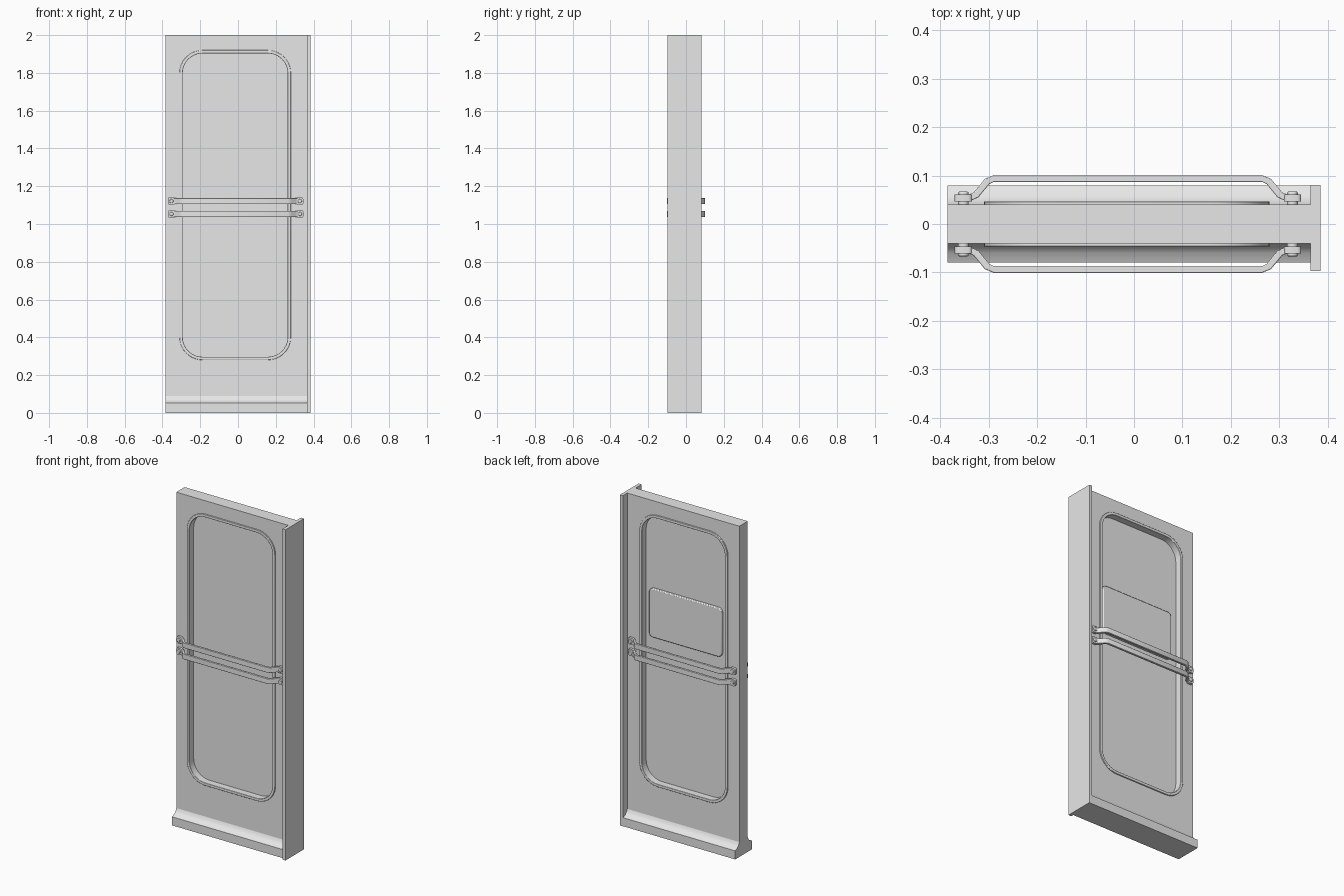
import bpy, bmesh, math
from mathutils import Vector

if "Cube" in bpy.data.objects:
    bpy.data.objects.remove(bpy.data.objects["Cube"])

grey = bpy.data.materials.new("light_grey")
grey.diffuse_color = (0.8, 0.8, 0.8, 1)
grey.use_nodes = True
grey.node_tree.nodes["Principled BSDF"].inputs["Base Color"].default_value = grey.diffuse_color


def finish(name, bm, smooth=True, bevel=0.0):
    bmesh.ops.remove_doubles(bm, verts=bm.verts, dist=1e-5)
    bmesh.ops.recalc_face_normals(bm, faces=bm.faces)
    me = bpy.data.meshes.new(name)
    bm.to_mesh(me)
    bm.free()
    me.materials.append(grey)
    ob = bpy.data.objects.new(name, me)
    bpy.context.collection.objects.link(ob)
    if bevel:
        m = ob.modifiers.new("bevel", 'BEVEL')
        m.width, m.segments, m.limit_method = bevel, 2, 'ANGLE'
        m.angle_limit = math.radians(50)
    if smooth:
        bpy.ops.object.select_all(action='DESELECT')
        ob.select_set(True)
        bpy.context.view_layer.objects.active = ob
        bpy.ops.object.shade_smooth_by_angle(angle=math.radians(35))
    return ob


def prism(name, pts, axis, lo, hi, **kw):
    """Extrude a 2D outline along an axis (0=x, 1=y, 2=z)."""
    bm = bmesh.new()

    def vert(p, d):
        c = list(p)
        c.insert(axis, d)
        return bm.verts.new(c)
    a = [vert(p, lo) for p in pts]
    b = [vert(p, hi) for p in pts]
    bm.faces.new(a)
    bm.faces.new(b)
    for i in range(len(pts)):
        j = (i + 1) % len(pts)
        bm.faces.new((a[i], a[j], b[j], b[i]))
    return finish(name, bm, **kw)


def rounded(x0, x1, z0, z1, r, n=10):
    pts = []
    corners = [(x1 - r, z1 - r), (x0 + r, z1 - r), (x0 + r, z0 + r), (x1 - r, z0 + r)]
    for k, (cx, cz) in enumerate(corners):
        for i in range(n + 1):
            t = math.pi / 2 * (k + i / n)
            pts.append((cx + r * math.cos(t), cz + r * math.sin(t)))
    return pts


def ring(name, outer, inner, y, **kw):
    """Slab between two matching outlines, from -y to y."""
    bm = bmesh.new()
    loops = [[bm.verts.new((p[0], d, p[1])) for p in o]
             for o, d in ((outer, -y), (outer, y), (inner, y), (inner, -y))]
    n = len(outer)
    for k in range(4):
        a, b = loops[k], loops[(k + 1) % 4]
        for i in range(n):
            j = (i + 1) % n
            bm.faces.new((a[i], a[j], b[j], b[i]))
    # square outer corners collapse to triangles here
    bmesh.ops.dissolve_degenerate(bm, dist=1e-5, edges=bm.edges)
    return finish(name, bm, **kw)


# door slab with its window opening
opening = rounded(-0.293, 0.263, 0.297, 1.903, 0.105)
ring("door_slab", rounded(-0.385, 0.365, 0, 2, 0), opening, 0.04)

# raised window surround, pane and notice plate on the back
ring("window_surround", rounded(-0.31, 0.28, 0.28, 1.92, 0.122), opening, 0.047, bevel=0.002)
prism("window_pane", rounded(-0.3, 0.27, 0.29, 1.91, 0.11), 1, -0.005, 0.005)
prism("notice_plate", rounded(-0.25, 0.235, 1.16, 1.455, 0.025, 5), 1, 0.0, 0.02, bevel=0.005)

# flared foot rail
half = [(0.08, 0), (0.08, 0.052), (0.06, 0.061), (0.047, 0.073), (0.04, 0.09)]
prism("foot_rail", half + [(-y, z) for y, z in reversed(half)], 0, -0.385, 0.365)

# edge plate on the right side
prism("edge_plate", [(0.365, -0.097), (0.385, -0.097), (0.385, 0.081), (0.365, 0.081)], 2, 0, 2)

# push bars: bent strip outline, two per side
MID, T = -0.0125, 0.007
side = [(-0.357, 0.054), (-0.328, 0.054), (-0.314, 0.060), (-0.291, 0.088), (-0.277, 0.094)]
path = [Vector(p) for p in side] + [Vector((-u, v)) for u, v in reversed(side)]
upper, lower = [], []
for i, p in enumerate(path):
    d = (path[min(i + 1, len(path) - 1)] - path[max(i - 1, 0)]).normalized()
    nrm = Vector((-d.y, d.x))
    upper.append(p + nrm * T)
    lower.append(p - nrm * T)
outline = upper + lower[::-1]

for s, where in ((-1, "front"), (1, "back")):
    for z, level in ((1.053, "lower"), (1.121, "upper")):
        tag = f"{where}_{level}"
        prism(f"push_bar_{tag}", [(MID + p.x, s * p.y) for p in outline], 2,
              z - 0.016, z + 0.016, bevel=0.002)
        for e, end in ((-1, "left"), (1, "right")):
            cx = MID + e * 0.340
            # mounting tab
            prism(f"bar_tab_{tag}_{end}", rounded(cx - 0.018, cx + 0.018, z - 0.02, z + 0.02, 0.008, 3),
                  1, min(s * 0.046, s * 0.061), max(s * 0.046, s * 0.061))
            # spacer and bolt
            circle = [(cx + 0.011 * math.cos(k * math.pi / 8), z + 0.011 * math.sin(k * math.pi / 8))
                      for k in range(16)]
            prism(f"bolt_{tag}_{end}", circle, 1, min(s * 0.038, s * 0.067),
                  max(s * 0.038, s * 0.067), bevel=0.003)
